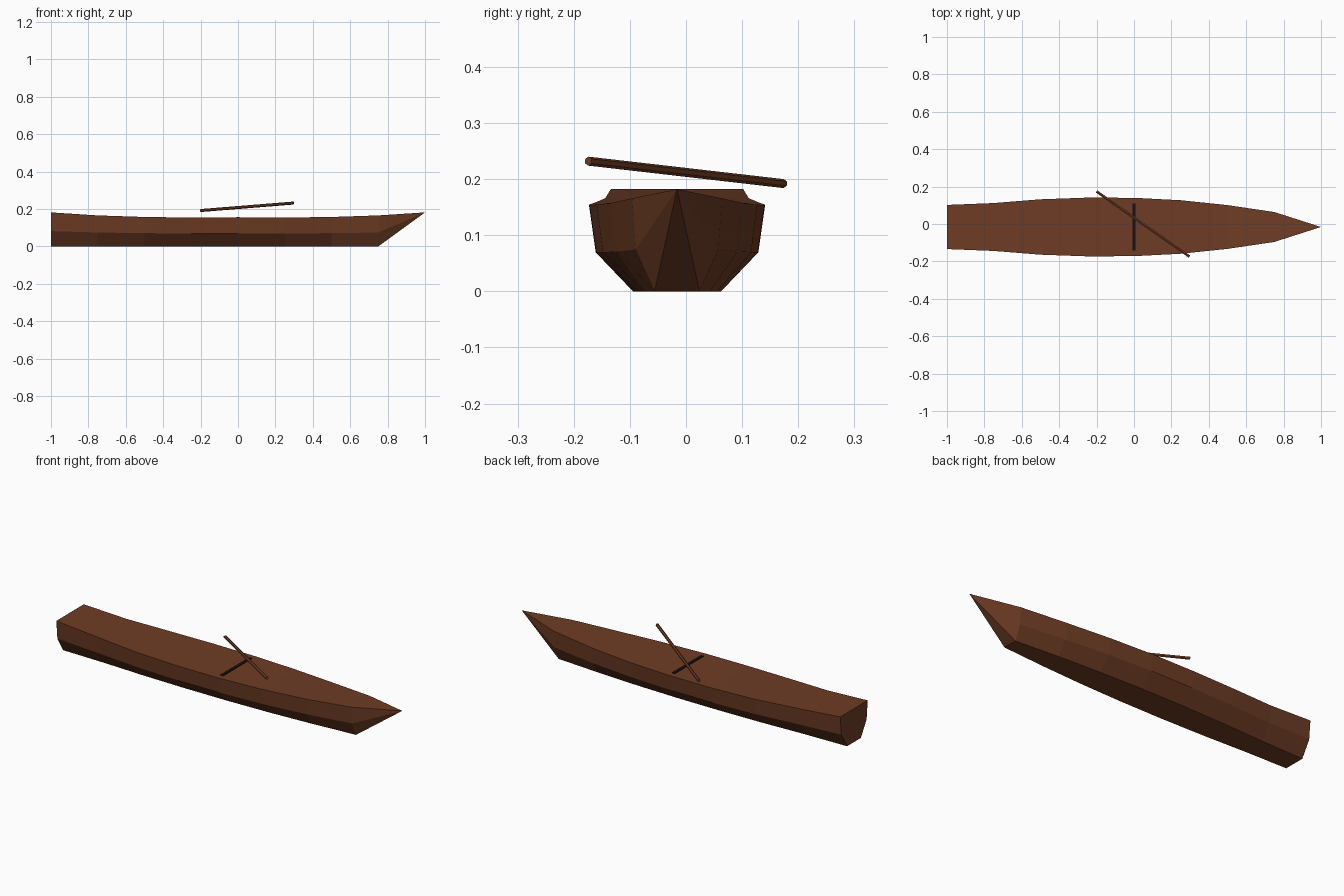
import bpy, bmesh
from mathutils import Vector

if "Cube" in bpy.data.objects:
    bpy.data.objects.remove(bpy.data.objects["Cube"])

HULL_Y = -0.016  # hull sits slightly off centre, balanced by the oar


def material(name, rgb):
    m = bpy.data.materials.new(name)
    m.diffuse_color = (*rgb, 1)
    m.use_nodes = True
    m.node_tree.nodes["Principled BSDF"].inputs["Base Color"].default_value = m.diffuse_color
    return m


wood = material("brown wood", (0.156, 0.046, 0.018))
dark = material("dark wood", (0.010, 0.004, 0.004))


def add_object(name, bm, mat):
    bmesh.ops.recalc_face_normals(bm, faces=bm.faces)
    me = bpy.data.meshes.new(name)
    bm.to_mesh(me)
    bm.free()
    me.materials.append(mat)
    ob = bpy.data.objects.new(name, me)
    bpy.context.collection.objects.link(ob)
    return ob


# Hull: six-point sections lofted from the square stern to a pointed bow
half_widths = [(-1, 0.118), (-0.75, 0.128), (-0.5, 0.148), (-0.25, 0.157),
               (0, 0.156), (0.25, 0.143), (0.5, 0.117), (0.75, 0.080)]


def section(bm, x, w):
    top = 0.154 + 0.028 * abs(x) ** 3
    side = [(w * 0.5, 0), (w * 0.923, top * 0.45), (w, top)]
    loop = side + [(-y, z) for y, z in reversed(side)]
    return [bm.verts.new((x, HULL_Y + y, z)) for y, z in loop]


bm = bmesh.new()
rings = [section(bm, x, w) for x, w in half_widths]
for a, b in zip(rings, rings[1:]):
    for i in range(6):
        j = (i + 1) % 6
        bm.faces.new((a[i], a[j], b[j], b[i]))
bm.faces.new(rings[0])
tip = bm.verts.new((1, HULL_Y, 0.182))
for i in range(6):
    bm.faces.new((rings[-1][i], rings[-1][(i + 1) % 6], tip))
add_object("hull", bm, wood)

# Seat: thin dark strip across the deck
bm = bmesh.new()
bmesh.ops.create_cube(bm, size=1)
bmesh.ops.scale(bm, vec=(0.018, 0.25, 0.012), verts=bm.verts)
bmesh.ops.translate(bm, vec=(0, HULL_Y, 0.151), verts=bm.verts)
add_object("seat", bm, dark)

# Oar: slim pole lying diagonally above the deck
start, end = Vector((-0.2, 0.174, 0.192)), Vector((0.296, -0.174, 0.232))
bm = bmesh.new()
bmesh.ops.create_cone(bm, cap_ends=True, segments=6, radius1=0.008,
                      radius2=0.008, depth=(end - start).length)
oar = add_object("oar", bm, wood)
oar.location = (start + end) / 2
oar.rotation_euler = (end - start).to_track_quat('Z', 'Y').to_euler()
